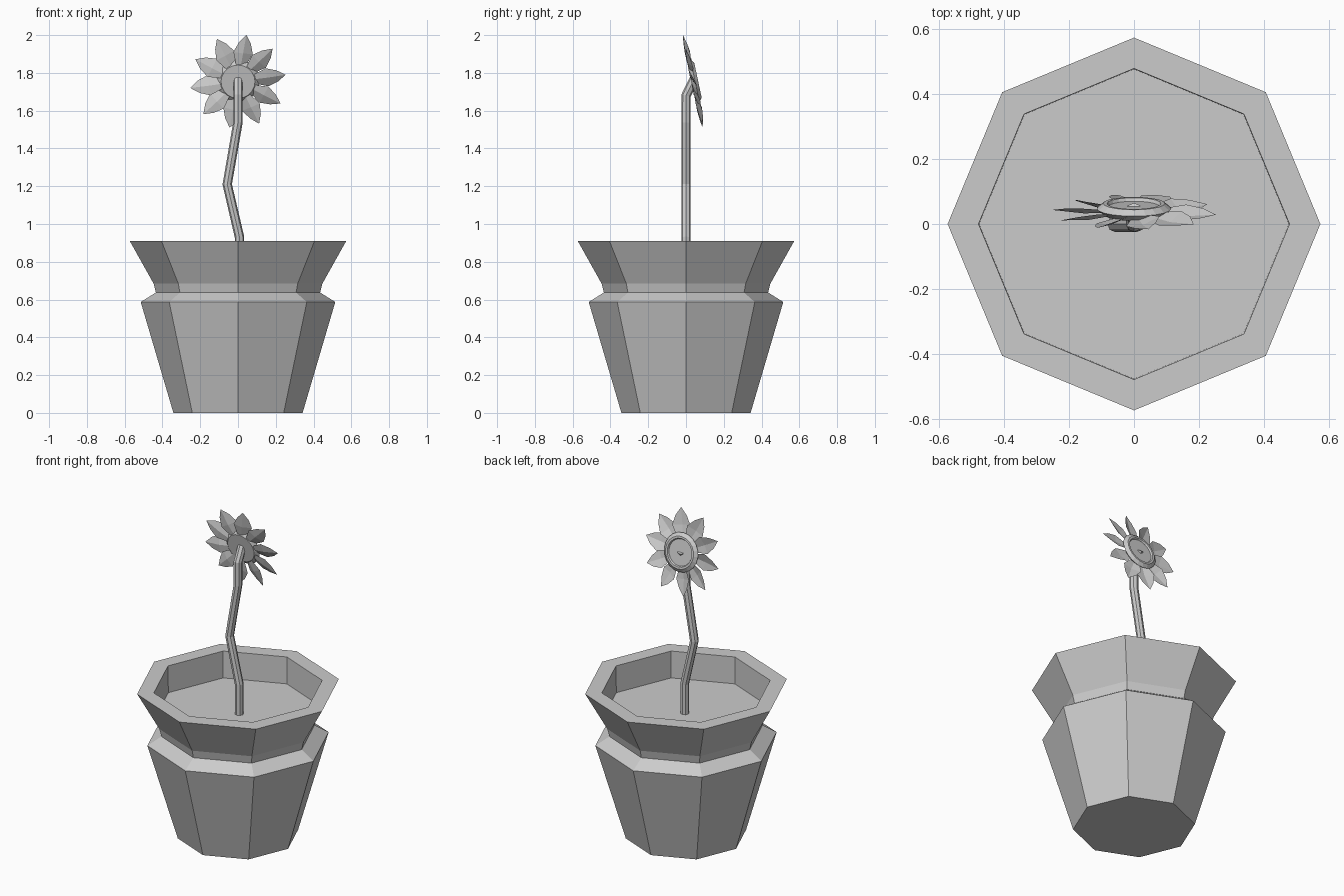
import bpy
from math import sin, cos, pi, radians
from mathutils import Matrix

if "Cube" in bpy.data.objects:
    bpy.data.objects.remove(bpy.data.objects["Cube"])


def add_mesh(name, verts, faces):
    mesh = bpy.data.meshes.new(name)
    mesh.from_pydata(verts, [], faces)
    mesh.update()
    obj = bpy.data.objects.new(name, mesh)
    bpy.context.collection.objects.link(obj)
    return obj


def lathe(name, profile, sides):
    """Spin (radius, z) points around z, capping both ends."""
    verts = [(r * cos(2 * pi * i / sides), r * sin(2 * pi * i / sides), z)
             for r, z in profile for i in range(sides)]
    faces = [tuple(reversed(range(sides)))]
    for k in range(len(profile) - 1):
        a, b = k * sides, (k + 1) * sides
        for i in range(sides):
            j = (i + 1) % sides
            faces.append((a + i, a + j, b + j, b + i))
    last = (len(profile) - 1) * sides
    faces.append(tuple(range(last, last + sides)))
    return add_mesh(name, verts, faces)


# Octagonal pot: outside, rim, inner wall, soil surface as the end cap
lathe("pot_with_soil", [(0.342, 0), (0.515, 0.587), (0.435, 0.637), (0.447, 0.685),
                        (0.573, 0.91), (0.478, 0.91), (0.476, 0.745)], 8)

# Crooked stem
path = [(0.008, 0, 0.74), (0.008, 0, 0.93), (-0.057, 0, 1.21),
        (0, 0, 1.54), (0, 0, 1.68), (0, 0.042, 1.765)]
curve = bpy.data.curves.new("stem", 'CURVE')
curve.dimensions = '3D'
curve.bevel_depth = 0.025
curve.bevel_resolution = 2
curve.use_fill_caps = True
spline = curve.splines.new('POLY')
spline.points.add(len(path) - 1)
for point, co in zip(spline.points, path):
    point.co = (*co, 1)
spline.use_smooth = False
stem = bpy.data.objects.new("stem", curve)
bpy.context.collection.objects.link(stem)
bpy.context.view_layer.objects.active = stem
stem.select_set(True)
bpy.ops.object.convert(target='MESH')

# Flower head frame: faces the back and slightly up
head = Matrix.Translation((0, 0.036, 1.755)) @ Matrix.Rotation(radians(102), 4, 'X')

# Ten creased petals, each twisted like a pinwheel blade
verts, faces = [], []
outline = [(0.02, 0, 0), (0.09, 0.027, 0.006), (0.155, 0.052, 0.01), (0.21, 0.032, 0.006),
           (0.255, 0, 0), (0.21, -0.032, -0.012), (0.155, -0.052, -0.018),
           (0.09, -0.027, -0.01), (0.155, 0, 0.008)]
for i in range(10):
    spin = Matrix.Rotation(radians(8 + 36 * i), 4, 'Z')
    base = len(verts)
    verts += [tuple(spin @ Matrix.Translation(p).to_translation()) for p in outline]
    faces += [tuple(base + k for k in f)
              for f in [(0, 8, 2, 1), (8, 4, 3, 2), (0, 7, 6, 8), (8, 6, 5, 4)]]
add_mesh("petals", verts, faces).matrix_world = head

# Seed disc with a raised ring and a sunken centre
disc = lathe("seed_disc", [(0.09, -0.008), (0.115, 0.012), (0.095, 0.028),
                           (0.083, 0.028), (0.078, 0.018)], 20)
disc.matrix_world = head @ Matrix.Rotation(pi, 4, 'X')
